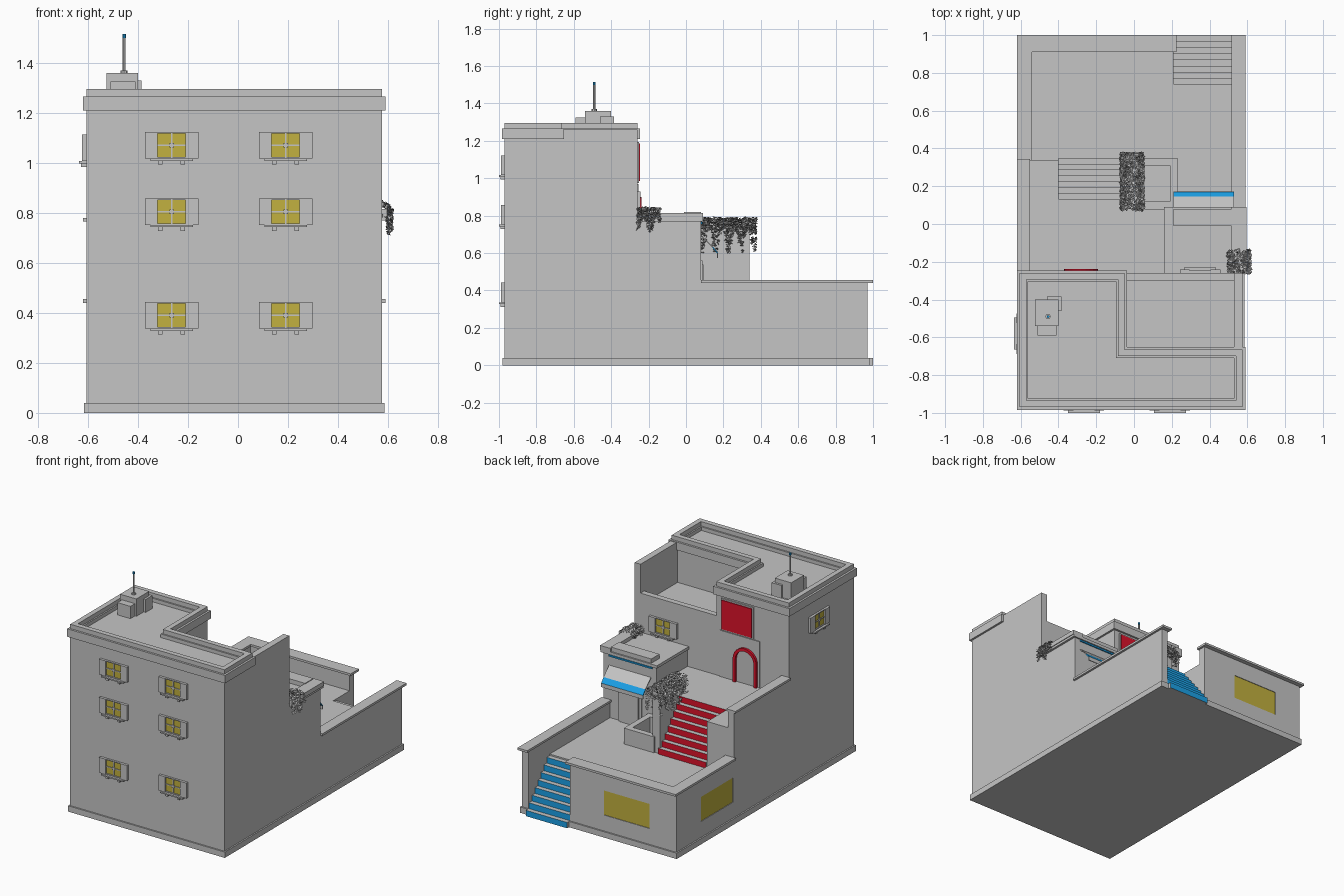
import bpy, bmesh, math, random
from mathutils import Matrix, Vector

random.seed(4)
default_cube = bpy.data.objects.get("Cube")
if default_cube:
    bpy.data.objects.remove(default_cube)


def make_material(name, red, green, blue):
    material = bpy.data.materials.new(name)
    material.use_nodes = True
    colour = (red, green, blue, 1)
    material.diffuse_color = colour
    material.node_tree.nodes["Principled BSDF"].inputs["Base Color"].default_value = colour
    return material


plaster = make_material("grey plaster", 0.56, 0.56, 0.56)
glass = make_material("yellow glass", 0.54, 0.44, 0.05)
red_paint = make_material("red paint", 0.72, 0.006, 0.024)
blue_paint = make_material("blue paint", 0.012, 0.38, 0.85)


def finish(name, bm, *materials):
    mesh = bpy.data.meshes.new(name)
    bm.to_mesh(mesh)
    bm.free()
    for material in materials:
        mesh.materials.append(material)
    obj = bpy.data.objects.new(name, mesh)
    bpy.context.collection.objects.link(obj)
    return obj


def add_box(bm, x, y, z, index=0):
    """Add a box from three (low, high) ranges."""
    size = [high - low for low, high in (x, y, z)]
    centre = [(high + low) / 2 for low, high in (x, y, z)]
    matrix = Matrix.Translation(centre) @ Matrix.Diagonal((*size, 1))
    verts = bmesh.ops.create_cube(bm, size=1, matrix=matrix)["verts"]
    for face in {f for v in verts for f in v.link_faces}:
        face.material_index = index


def box(name, x, y, z, material=plaster):
    bm = bmesh.new()
    add_box(bm, x, y, z)
    return finish(name, bm, material)


def cut_window(wall, name, x, y, z, pane_shift):
    """Recess an opening in a wall and set a glass plate at its back."""
    cutter = box(name + "_cutter", x, y, z)
    cutter.hide_render = True
    cutter.hide_viewport = True
    cutter.display_type = "WIRE"
    modifier = wall.modifiers.new(name, "BOOLEAN")
    modifier.operation = "DIFFERENCE"
    modifier.solver = "EXACT"
    modifier.object = cutter
    pane = box(name + "_pane", x, y, z, glass)
    pane.location = pane_shift


def rim(name, outline, outer, inner, z):
    """Closed band along a right-angled counter-clockwise outline."""
    def offset(distance):
        result = []
        for i, point in enumerate(outline):
            before = (Vector(point) - Vector(outline[i - 1])).normalized()
            after = (Vector(outline[(i + 1) % len(outline)]) - Vector(point)).normalized()
            turn = Vector((before.y + after.y, -before.x - after.x))
            result.append(Vector(point) + turn * distance)
        return result
    bm = bmesh.new()
    rings = [[bm.verts.new((p.x, p.y, h)) for p in offset(d)]
             for d, h in ((outer, z[0]), (outer, z[1]), (inner, z[1]), (inner, z[0]))]
    for a, b in zip(rings, rings[1:] + rings[:1]):
        for i in range(len(a)):
            j = (i + 1) % len(a)
            bm.faces.new((a[i], a[j], b[j], b[i]))
    bmesh.ops.recalc_face_normals(bm, faces=bm.faces)
    return finish(name, bm, plaster)


def stairs(name, x, top_y, bottom_y, base, riser, count, paint):
    """Flight going down toward +y, with painted risers."""
    bm = bmesh.new()
    tread = (bottom_y - top_y) / count
    for k in range(count):
        add_box(bm, x, (top_y - 0.01, bottom_y - k * tread),
                (base + k * riser, base + (k + 1) * riser))
    bm.normal_update()
    for face in bm.faces:
        face.material_index = 1 if face.normal.y > 0.5 else 0
    finish(name, bm, plaster, paint)


# Outer wall planes and floor levels
WEST, EAST, FRONT, BACK = -0.605, 0.575, -0.97, 0.97
HOUSE, HUT = -0.26, 0.08
LOW, MID, ROOF = 0.33, 0.65, 1.24
CAP = 0.015

# Lower terrace
box("plinth", (WEST - 0.01, EAST + 0.01), (FRONT - 0.01, BACK + 0.01), (0, 0.04))
lower_body = box("lower_terrace", (WEST, EAST), (HOUSE, 0.74), (0, LOW))
back_body = box("terrace_back", (WEST, 0.21), (0.74, BACK), (0, LOW))
cut_window(lower_body, "side_window", (WEST - 0.02, WEST + 0.012), (0.35, 0.7), (0.15, 0.32), (0.024, 0, 0))
cut_window(back_body, "back_window", (-0.4, -0.05), (BACK - 0.012, BACK + 0.02), (0.15, 0.32), (0, -0.024, 0))
RAIL = 0.44
box("terrace_west_wall", (WEST, -0.55), (0.34, BACK), (LOW, RAIL))
box("terrace_back_wall", (WEST, 0.21), (0.92, BACK), (LOW, RAIL))
box("terrace_east_wall", (0.525, EAST), (HUT, BACK), (0, RAIL))
box("west_cap", (WEST - CAP, -0.54), (0.34, 1), (RAIL, RAIL + CAP))
box("back_cap", (WEST - CAP, 0.225), (0.91, 1), (RAIL, RAIL + CAP))
box("east_cap", (0.515, EAST + CAP), (HUT, 1), (RAIL, RAIL + CAP))
stairs("blue_stairs", (0.21, 0.525), 0.74, 1, 0, 0.04, 8, blue_paint)

# Middle terrace
box("middle_terrace", (WEST, EAST), (HOUSE, HUT), (0, MID))
box("stair_landing", (WEST, -0.03), (HUT, 0.1), (LOW, MID))
box("stair_side_block", (WEST, -0.4), (0.1, 0.34), (LOW, MID))
box("middle_west_wall", (WEST, -0.56), (HOUSE, 0.34), (LOW, 0.765))
box("middle_west_cap", (WEST - CAP, -0.55), (HOUSE, 0.345), (0.765, 0.78))
stairs("red_stairs", (-0.4, -0.03), 0.1, 0.35, LOW, 0.04, 8, red_paint)
box("ivy_wall", (-0.04, 0.02), (HUT, 0.34), (LOW, 0.75))
planter = [(0, HUT), (0.23, HUT), (0.23, 0.35), (0, 0.35)]
rim("planter_box", planter, 0, -0.04, (LOW, RAIL))

# Small hut with awning
box("hut", (0.17, EAST), (HOUSE, HUT), (MID, 0.77))
box("hut_roof_edge", (0.16, EAST + CAP), (HOUSE, HUT + 0.01), (0.77, 0.79))
box("hut_back_ledge", (0.21, 0.52), (-0.01, HUT), (0.79, 0.82))
box("hut_east_ledge", (0.515, EAST + 0.02), (HOUSE, HUT + 0.01), (0.785, 0.815))
box("hut_trim", (0.2, 0.53), (HUT, HUT + 0.008), (0.755, 0.765), blue_paint)
box("hut_door_frame", (0.28, 0.46), (HUT, HUT + 0.008), (LOW, 0.56))
box("hut_door", (0.3, 0.44), (HUT, HUT + 0.014), (LOW, 0.54))
bm = bmesh.new()
profile = [(HUT, 0.69), (0.14, 0.63), (0.165, 0.6), (0.165, 0.575)]
rows = [[bm.verts.new((x, y, z)) for x in (0.53, 0.21)] for y, z in profile]
for i in range(len(rows) - 1):
    face = bm.faces.new((*rows[i], *reversed(rows[i + 1])))
    face.material_index = 1 if i == 1 else 0
awning = finish("awning", bm, plaster, blue_paint)
awning.modifiers.new("thickness", "SOLIDIFY").thickness = 0.006

# Main house with cut-out balcony
box("house_front", (WEST, EAST), (FRONT, -0.665), (0, ROOF))
box("house_wing", (WEST, -0.05), (-0.67, HOUSE), (0, ROOF))
box("balcony_base", (-0.05, EAST), (-0.67, HOUSE), (0, 0.98))
box("balcony_parapet", (-0.05, EAST), (-0.3, HOUSE), (0.98, 1.06))
box("balcony_side_wall", (0.53, EAST), (-0.67, HOUSE), (0.98, 1.26))
outline = [(WEST, FRONT), (EAST, FRONT), (EAST, -0.665), (-0.05, -0.665), (-0.05, HOUSE), (WEST, HOUSE)]
rim("cornice", outline, 0.014, -0.045, (1.21, 1.265))
rim("roof_parapet", outline, 0, -0.035, (1.26, 1.295))

# Rooftop box and antenna
box("roof_box", (-0.525, -0.4), (-0.54, -0.4), (ROOF, 1.36))
box("roof_box_front", (-0.51, -0.41), (-0.59, -0.54), (ROOF, 1.325))
box("roof_box_side", (-0.46, -0.385), (-0.46, -0.385), (ROOF, 1.33))
for name, radius, low, high, material in (("antenna", 0.006, 1.36, 1.5, plaster),
                                         ("antenna_foot", 0.014, 1.36, 1.37, plaster),
                                         ("antenna_tip", 0.007, 1.5, 1.515, blue_paint)):
    bm = bmesh.new()
    bmesh.ops.create_cone(bm, cap_ends=True, segments=8, radius1=radius, radius2=radius,
                          depth=high - low, matrix=Matrix.Translation((-0.455, -0.49, (low + high) / 2)))
    finish(name, bm, material)


# Shuttered windows, modelled facing -y about their centre
def shuttered_window(name, location, angle=0):
    bm = bmesh.new()
    add_box(bm, (-0.058, 0.058), (-0.007, 0.005), (-0.05, 0.05), 1)
    for side in (-1, 1):
        def mirrored(a, b):
            return tuple(sorted((a * side, b * side)))
        add_box(bm, mirrored(0.056, 0.107), (-0.018, 0), (-0.053, 0.053))
        add_box(bm, mirrored(0.036, 0.054), (-0.022, 0), (-0.077, -0.062))
        add_box(bm, (-0.058, 0.058), (-0.014, 0), mirrored(0.047, 0.053))
    add_box(bm, (-0.003, 0.003), (-0.012, 0), (-0.05, 0.05))
    add_box(bm, (-0.058, 0.058), (-0.012, 0), (-0.003, 0.003))
    add_box(bm, (-0.009, 0.009), (-0.014, 0), (-0.009, 0.009))
    add_box(bm, (-0.085, 0.085), (-0.03, 0), (-0.062, -0.053))
    window = finish(name, bm, plaster, glass)
    window.location = location
    window.rotation_euler.z = angle


for floor, height in enumerate((0.39, 0.805, 1.07)):
    for side, x in (("left", 0.19), ("right", -0.265)):
        shuttered_window(f"front_window_{side}_{floor}", (x, FRONT, height))
shuttered_window("west_window", (WEST, -0.58, 1.06), -math.pi / 2)
shuttered_window("rear_window", (0.35, HOUSE, 0.875), math.pi)

# Red blind and arched doorway on the rear wall
box("blind_frame", (-0.34, -0.09), (HOUSE, HOUSE + 0.008), (0.975, 1.195))
box("red_blind", (-0.33, -0.1), (HOUSE, HOUSE + 0.014), (0.985, 1.185), red_paint)
box("door_panel", (-0.385, -0.08), (HOUSE, HOUSE + 0.006), (MID, 0.97))
bm = bmesh.new()
pairs = []
for step in range(-1, 14):
    turn = math.pi * min(max(step, 0), 12) / 12
    spring = MID if step in (-1, 13) else 0.81
    pairs.append([bm.verts.new((-0.28 + r * math.cos(turn), HOUSE + 0.022, spring + r * math.sin(turn)))
                  for r in (0.07, 0.09)])
for a, b in zip(pairs, pairs[1:]):
    bm.faces.new((a[0], b[0], b[1], a[1]))
arch = finish("door_arch", bm, red_paint)
arch.modifiers.new("thickness", "SOLIDIFY").thickness = 0.018


# Hanging ivy made of small folded leaves
def ivy(name, centre, half, drop, count, hang_side):
    bm = bmesh.new()
    for _ in range(count):
        angle = random.uniform(0, math.tau)
        spread = random.uniform(0.6, 1)
        place = Vector((centre[0] + half[0] * spread * math.cos(angle),
                        centre[1] + half[1] * random.uniform(-1, 1),
                        centre[2] + half[2] * spread * math.sin(angle)))
        if random.random() < 0.45:
            place.x = centre[0] + hang_side() * half[0] * random.uniform(0.7, 1)
            place.z = centre[2] - drop * random.random() * (0.55 + 0.45 * math.sin(place.y * 90))
        turn = Matrix.Rotation(random.uniform(0, math.tau), 3, "Z") @ Matrix.Rotation(random.uniform(-1, 1), 3, "X")
        size = random.uniform(0.008, 0.014)
        base, left, tip, right = [bm.verts.new(place + turn @ Vector(p) * size)
                                  for p in ((0, -1, 0), (-0.8, 0, 0.4), (0, 1, 0), (0.8, 0, 0.4))]
        bm.faces.new((base, tip, left))
        bm.faces.new((base, right, tip))
    finish(name, bm, plaster)


ivy("stair_ivy", (-0.01, 0.225, 0.75), (0.06, 0.15, 0.04), 0.15, 1500, lambda: random.choice((-1, 1)))
ivy("hut_ivy", (0.555, -0.2, 0.81), (0.06, 0.06, 0.035), 0.1, 600, lambda: 1)
